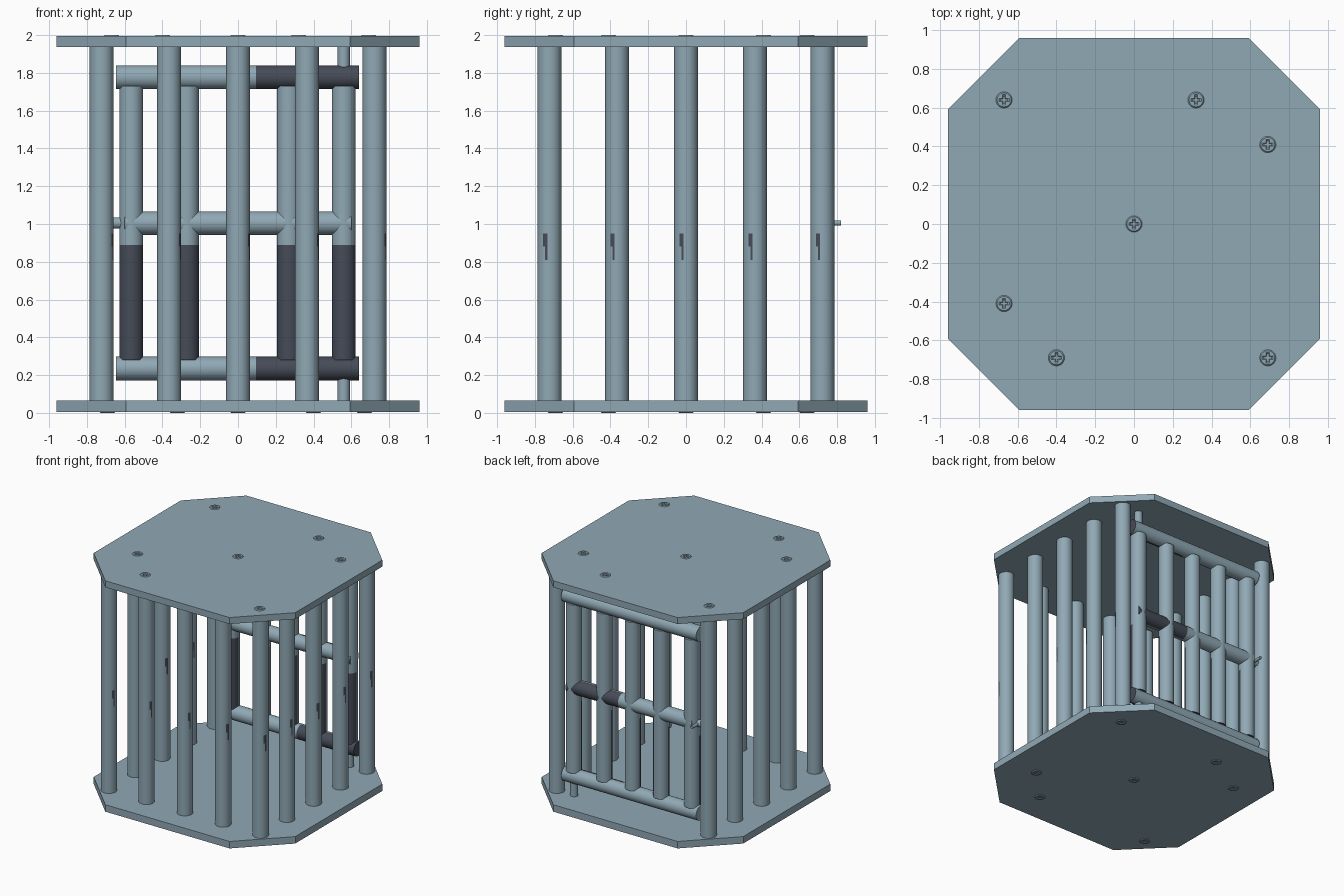
import bpy, bmesh, math
from mathutils import Vector

if "Cube" in bpy.data.objects:
    bpy.data.objects.remove(bpy.data.objects["Cube"])

steel = bpy.data.materials.new("blue_grey_steel")
steel.diffuse_color = (0.28, 0.395, 0.46, 1)
steel.use_nodes = True
steel.node_tree.nodes["Principled BSDF"].inputs["Base Color"].default_value = steel.diffuse_color
dark = bpy.data.materials.new("dark_worn_steel")
dark.diffuse_color = (0.06, 0.07, 0.095, 1)
dark.use_nodes = True
dark.node_tree.nodes["Principled BSDF"].inputs["Base Color"].default_value = dark.diffuse_color


def add_object(name, bm, smooth=True):
    me = bpy.data.meshes.new(name)
    bm.to_mesh(me)
    bm.free()
    me.materials.append(steel)
    me.materials.append(dark)
    ob = bpy.data.objects.new(name, me)
    bpy.context.collection.objects.link(ob)
    if smooth:
        bpy.ops.object.select_all(action='DESELECT')
        ob.select_set(True)
        bpy.context.view_layer.objects.active = ob
        bpy.ops.object.shade_smooth_by_angle(angle=math.radians(35))
    return ob


def rod(name, a, b, r, r2=None, sides=32, cuts=(), worn=None):
    """Round bar from a to b; cut at points along it, worn(centre, normal) picks dark faces."""
    a, b = Vector(a), Vector(b)
    bm = bmesh.new()
    bmesh.ops.create_cone(bm, cap_ends=True, segments=sides, radius1=r,
                          radius2=r if r2 is None else r2, depth=(b - a).length)
    rot = (b - a).to_track_quat('Z', 'Y').to_matrix().to_4x4()
    bmesh.ops.transform(bm, matrix=rot, verts=bm.verts)
    bmesh.ops.translate(bm, vec=(a + b) / 2, verts=bm.verts)
    for co in cuts:
        bmesh.ops.bisect_plane(bm, geom=bm.verts[:] + bm.edges[:] + bm.faces[:],
                               plane_co=co, plane_no=b - a)
    bmesh.ops.recalc_face_normals(bm, faces=bm.faces)
    bm.normal_update()
    if worn:
        for f in bm.faces:
            f.material_index = int(worn(f.calc_center_median(), f.normal))
    return add_object(name, bm)


def prism(name, pts, z0, z1, taper=1):
    """Flat outline extruded upwards, with the lower end scaled by taper."""
    bm = bmesh.new()
    face = bm.faces.new([bm.verts.new((x * taper, y * taper, z0)) for x, y in pts])
    top = bmesh.ops.extrude_face_region(bm, geom=[face])['geom']
    for v in top:
        if isinstance(v, bmesh.types.BMVert):
            v.co = (v.co.x / taper, v.co.y / taper, z1)
    bmesh.ops.recalc_face_normals(bm, faces=bm.faces)
    return add_object(name, bm, smooth=False)


# Octagonal floor and roof plates
A, C = 0.96, 0.592
octagon = [(C, -A), (A, -C), (A, C), (C, A), (-C, A), (-A, C), (-A, -C), (-C, -A)]
prism("floor_plate", octagon, 0.006, 0.066)
prism("roof_plate", octagon, 1.938, 1.994)


# Cage bars on the front, left and right sides, each with a small worn mark facing right
def bar_mark(c, n):
    angle = math.degrees(math.atan2(n.y, n.x))
    low = 0.87 if angle < -22 else 0.8
    return -34 < angle < -11 and abs(n.z) < 0.5 and low < c.z < 0.95


R, D = 0.063, 0.722
steps = (-D, -0.365, 0, 0.365, D)
spots = [(x, -D) for x in steps] + [(s * D, y) for s in (-1, 1) for y in steps[1:]]
for x, y in spots:
    rod("cage_bar", (x, y, 0.06), (x, y, 1.945), R,
        cuts=[(x, y, 0.81), (x, y, 0.88), (x, y, 0.95)], worn=bar_mark)

# Door on the back side: rails, uprights and crossbar, worn on one half
for name, z in (("door_bottom_rail", 0.235), ("door_top_rail", 1.777)):
    rod(name, (-0.645, D, z), (0.64, D, z), R, cuts=[(0.095, D, z)],
        worn=lambda c, n: c.x > 0.095 and n.y < 0.02)
for x in (-0.565, -0.27, 0, 0.27, 0.56):
    rod("door_upright", (x, D, 0.28), (x, D, 1.73), R, cuts=[(x, D, 0.89)],
        worn=lambda c, n: c.z < 0.89 and n.y < 0.02)
rod("door_crossbar", (-0.6, D, 1.005), (0.6, D, 1.005), 0.062, cuts=[(0.1, D, 1.005)],
    worn=lambda c, n: c.x > 0.1 and n.y > 0.02)

# Hinge pins above and below the door
for z0, z1 in ((0.06, 0.2), (1.8, 1.945)):
    rod("hinge_pin", (0.56, D, z0), (0.56, D, z1), 0.032, sides=20)

# Sliding latch with a small handle
rod("latch_bolt", (-0.59, D, 1.005), (-0.69, D, 1.005), 0.03, sides=20)
rod("latch_handle", (-0.63, D, 1.005), (-0.63, 0.82, 1.005), 0.013, sides=12)

# Screw heads with a tapered cross slot, mirrored left-right on the floor plate
w, l = 0.009, 0.029
cross = [(w, -l), (w, -w), (l, -w), (l, w), (w, w), (w, l),
         (-w, l), (-w, w), (-l, w), (-l, -w), (-w, -w), (-w, -l)]
cutter = prism("slot_cutter", cross, -0.005, 0.0075, taper=0.4)
cutter.hide_render = True
head = rod("screw_head", (0, 0, -0.01), (0, 0, 0.006), 0.052, 0.036, 24)
mod = head.modifiers.new("slot", 'BOOLEAN')
mod.operation, mod.object, mod.solver = 'DIFFERENCE', cutter, 'EXACT'
bpy.context.view_layer.objects.active = head
bpy.ops.object.modifier_apply(modifier="slot")
bpy.data.objects.remove(cutter)
screw_mesh = head.data
bpy.data.objects.remove(head)
screws = [(-0.67, 0.64), (0.32, 0.64), (0.69, 0.41), (0, 0),
          (-0.67, -0.41), (-0.4, -0.69), (0.69, -0.69)]
for x, y in screws:
    for name, sx, z, turn in (("roof_screw", 1, 1.994, 0), ("floor_screw", -1, 0.006, math.pi)):
        ob = bpy.data.objects.new(name, screw_mesh)
        ob.location = (sx * x, y, z)
        ob.rotation_euler = (0, turn, 0)
        bpy.context.collection.objects.link(ob)
